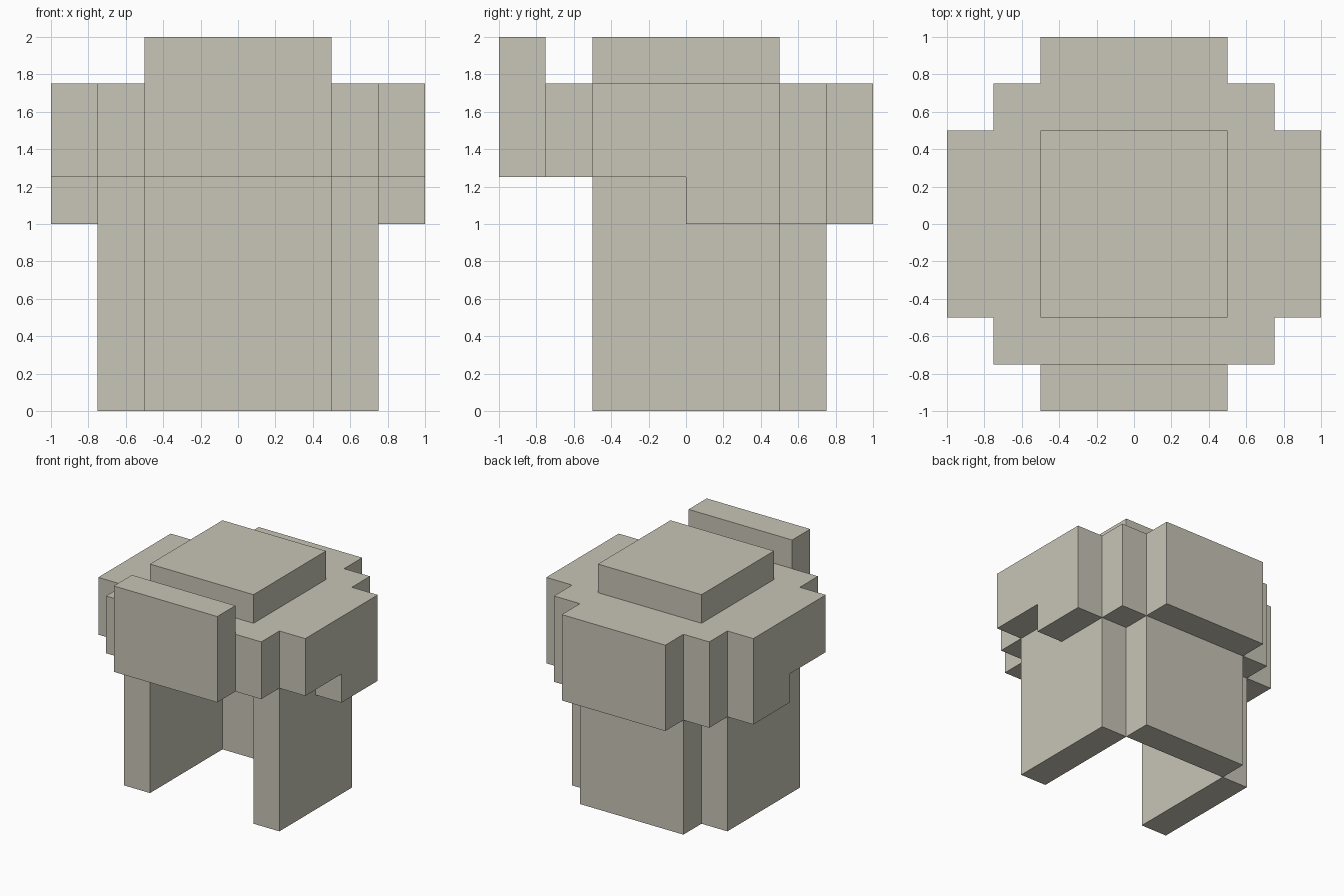
import bpy, bmesh

if "Cube" in bpy.data.objects:
    bpy.data.objects.remove(bpy.data.objects["Cube"])

U = 0.25  # everything sits on a quarter-unit grid

mat = bpy.data.materials.new("warm stone grey")
mat.diffuse_color = (0.578, 0.558, 0.474, 1.0)
mat.use_nodes = True
mat.node_tree.nodes["Principled BSDF"].inputs["Base Color"].default_value = mat.diffuse_color


def cells(x0, x1, y0, y1, z0, z1):
    """Grid cells filled by a box given in model units."""
    r = lambda a, b: range(round(a / U), round(b / U))
    return {(i, j, k) for i in r(x0, x1) for j in r(y0, y1) for k in r(z0, z1)}


def mirrored(c):
    return {(-1 - i, j, k) for i, j, k in c}


parts = {
    "crown_cap": cells(-.5, .5, -.5, .5, 1.75, 2),
    "front_band": cells(-.75, .75, -.75, -.5, 1.25, 1.75),
    "front_raised_plate": cells(-.5, .5, -1, -.75, 1.25, 2),
    "back_wall": cells(-.5, .5, .5, .75, 0, 1.75),
    "back_outer_plate": cells(-.5, .5, .75, 1, 1, 1.75),
}
# side parts, made on the right and mirrored to the left
sides = {
    "side_wall": cells(.5, .75, -.5, .5, 0, 1.75),
    "side_stepped_plate": cells(.75, 1, -.5, 0, 1.25, 1.75) | cells(.75, 1, 0, .5, 1, 1.75),
    "back_corner_block": cells(.5, .75, .5, .75, 1, 1.75),
}
for name, c in sides.items():
    parts["right_" + name] = c
    parts["left_" + name] = mirrored(c)

solid = set().union(*parts.values())


def build(name, filled):
    """Skin a part, leaving out faces hidden against neighbouring parts."""
    bm = bmesh.new()
    for c in filled:
        for axis in range(3):
            for side in (0, 1):
                n = list(c)
                n[axis] += 2 * side - 1
                if tuple(n) in solid:
                    continue
                a, b = (axis + 1) % 3, (axis + 2) % 3
                loop = [(0, 0), (1, 0), (1, 1), (0, 1)]
                if not side:
                    loop.reverse()
                verts = []
                for da, db in loop:
                    p = list(c)
                    p[axis] += side
                    p[a] += da
                    p[b] += db
                    verts.append(bm.verts.new([v * U for v in p]))
                bm.faces.new(verts)
    bmesh.ops.remove_doubles(bm, verts=bm.verts[:], dist=1e-4)
    bmesh.ops.dissolve_limit(bm, angle_limit=0.01, verts=bm.verts[:], edges=bm.edges[:])
    me = bpy.data.meshes.new(name)
    bm.to_mesh(me)
    bm.free()
    me.materials.append(mat)
    bpy.context.collection.objects.link(bpy.data.objects.new(name, me))


for name, filled in parts.items():
    build(name, filled)
